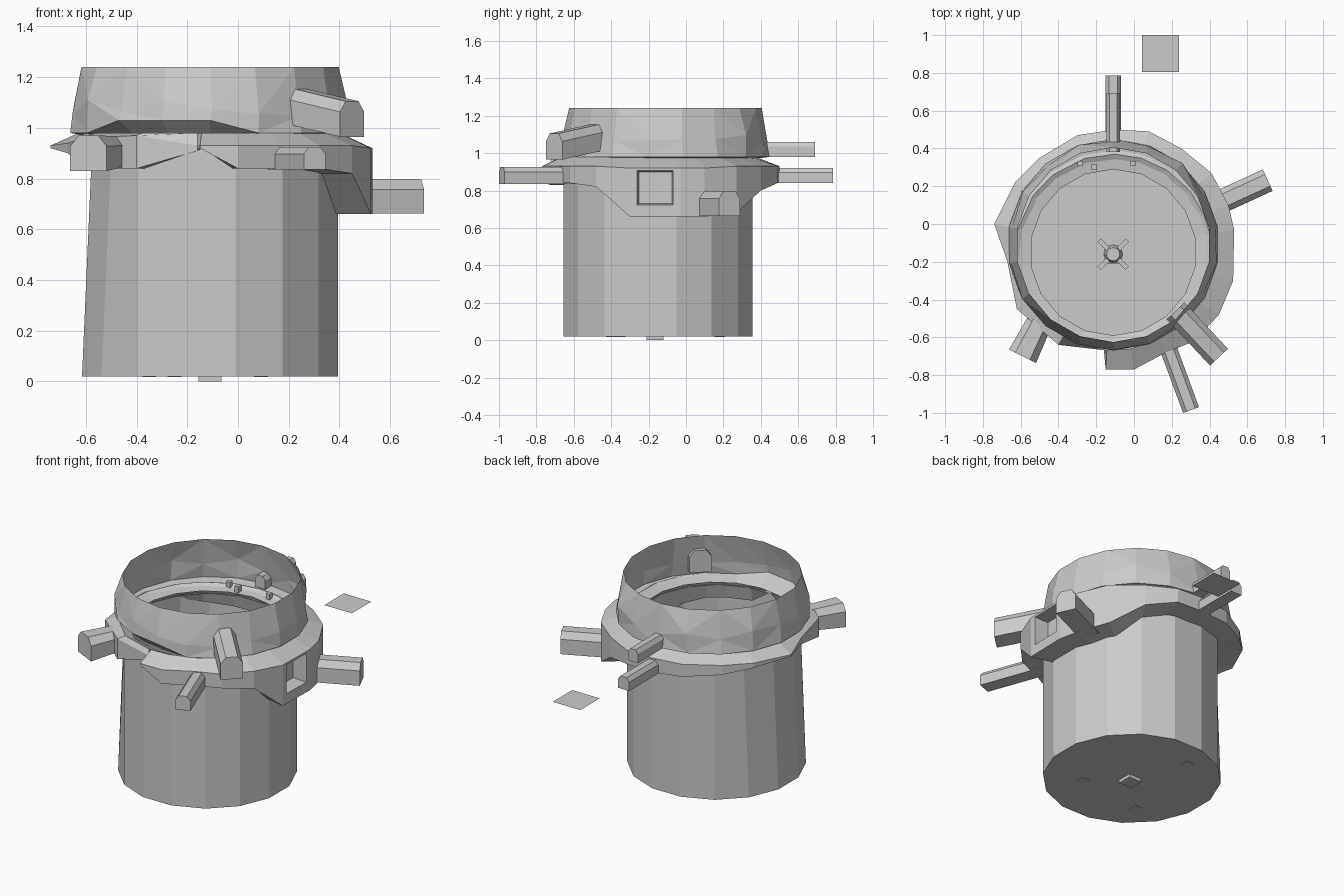
import bpy, bmesh, math, random
from mathutils import Vector

random.seed(4)
old = bpy.data.objects.get("Cube")
if old:
    bpy.data.objects.remove(old, do_unlink=True)

GREY = (0.6, 0.6, 0.6, 1)
mat = bpy.data.materials.new("plain grey")
mat.use_nodes = True
mat.diffuse_color = GREY
mat.node_tree.nodes["Principled BSDF"].inputs["Base Color"].default_value = GREY

CX, CY = -0.11, -0.15


def finish(name, bm, closed=True):
    if closed:
        bmesh.ops.recalc_face_normals(bm, faces=bm.faces)
    mesh = bpy.data.meshes.new(name)
    bm.to_mesh(mesh)
    bm.free()
    mesh.materials.append(mat)
    obj = bpy.data.objects.new(name, mesh)
    bpy.context.collection.objects.link(obj)
    return obj


def loft(bm, rings, cyclic=False):
    """Skin rings of points; a cyclic loft joins the last ring to the first."""
    verts = [[bm.verts.new(p) for p in ring] for ring in rings]
    pairs = list(zip(verts, verts[1:]))
    if cyclic:
        pairs.append((verts[-1], verts[0]))
    for low, high in pairs:
        for i in range(len(low)):
            j = (i + 1) % len(low)
            bm.faces.new((low[i], low[j], high[j], high[i]))
    return verts


def circle(r, z, n=16, cx=CX, cy=CY):
    angles = [math.tau * (i + 0.5) / n for i in range(n)]
    return [(cx + r * math.cos(a), cy + r * math.sin(a), z) for a in angles]


def box(name, centre, size, turn=0):
    bm = bmesh.new()
    bmesh.ops.create_cube(bm, size=1)
    bmesh.ops.scale(bm, vec=size, verts=bm.verts)
    obj = finish(name, bm)
    obj.location = centre
    obj.rotation_euler.z = turn
    return obj


def handle(name, start, end, width, height, taper=1.0):
    """Bar with chamfered upper corners running from start to end."""
    start, end = Vector(start), Vector(end)
    side = (end - start).cross(Vector((0, 0, 1))).normalized()
    profile = [(-.5, -.5), (.5, -.5), (.5, .2), (.27, .5), (-.27, .5), (-.5, .2)]
    bm = bmesh.new()
    rings = [[p + side * u * width * s + Vector((0, 0, v * height * s))
              for u, v in profile] for p, s in ((start, taper), (end, 1))]
    for cap in loft(bm, rings):
        bm.faces.new(cap)
    return finish(name, bm)


# Hollow body with a closed floor, leaning in slightly on one side
bm = bmesh.new()
top = [(x + 0.04 if x < -0.5 else x, y, z) for x, y, z in circle(0.515, 0.93)]
rings = loft(bm, [circle(0.515, 0.02), top, circle(0.45, 0.94)])
bm.faces.new(rings[0])
finish("body", bm, False)

# Uneven lower collar: x, y, bottom and top height around its outline
OUTLINE = [
    (.53, -.03, .66, .92), (.5, .1, .66, .92), (.41, .27, .68, .93),
    (.25, .4, .8, .93), (.08, .49, .84, .93), (-.1, .5, .84, .93),
    (-.3, .47, .85, .93), (-.5, .35, .87, .93), (-.63, .22, .9, .93),
    (-.74, 0, .92, .93), (-.67, -.2, .9, .94), (-.62, -.45, .84, .96),
    (-.4, -.64, .84, .97), (-.16, -.66, .91, .93), (-.15, -.77, .92, .93),
    (0, -.77, .84, .93), (.17, -.68, .84, .93), (.32, -.62, .84, .93),
    (.45, -.48, .82, .93), (.525, -.3, .66, .92)]


def inner(r, pick):
    ring = []
    for p in OUTLINE:
        a = math.atan2(p[1] - CY, p[0] - CX)
        ring.append((CX + r * math.cos(a), CY + r * math.sin(a), pick(p)))
    return ring


bm = bmesh.new()
outer_low = [(x, y, b) for x, y, b, t in OUTLINE]
outer_high = [(x, y, t) for x, y, b, t in OUTLINE]
loft(bm, [inner(.49, lambda p: p[2]), outer_low, outer_high,
          inner(.52, lambda p: .98), inner(.46, lambda p: .95)], True)
bmesh.ops.recalc_face_normals(bm, faces=bm.faces)
# Recessed window in the deep side of the collar
window = max(bm.faces, key=lambda f: f.calc_center_median().x)
bmesh.ops.inset_individual(bm, faces=[window], thickness=0.055)
bmesh.ops.translate(bm, verts=window.verts, vec=(0, 0, 0.025))
bmesh.ops.inset_individual(bm, faces=[window], thickness=0.01, depth=-0.09)
finish("lower_collar", bm)


# Open faceted upper ring with an inward ledge
def wobble(ring, amount, height):
    return [(x + random.uniform(-amount, amount), y + random.uniform(-amount, amount),
             z + random.uniform(-height, height)) for x, y, z in ring]


bm = bmesh.new()
ring_y = -0.11
bottom = [(x, y, 1.03 if y < -.4 and x < -.1 else z)
          for x, y, z in circle(.56, .98, 18, CX, ring_y)]
loft(bm, [circle(.44, .96, 18), bottom,
          wobble(circle(.555, 1.08, 18, CX, ring_y), .012, .035),
          circle(.515, 1.24, 18, CX, ring_y)])
bmesh.ops.triangulate(bm, faces=[f for f in bm.faces if f.calc_center_median().z > 1])
finish("upper_ring", bm, False)

# Handles on the collar and on the ring
handle("right_handle", (.42, .1, .73), (.708, .232, .73), .125, .135)
handle("front_lower_handle", (.16, -.6, .88), (.302, -.985, .88), .09, .09)
handle("front_upper_handle", (.22, -.46, 1.09), (.45, -.705, 1.035), .13, .14)
handle("front_left_handle", (-.47, -.46, .91), (-.59, -.7, .9), .16, .14, .8)
handle("back_upper_handle", (CX, .38, 1.02), (CX, .69, 1.02), .07, .08)
handle("back_lower_handle", (CX, .4, .88), (CX, .785, .88), .08, .08)

# Drain fitting through the floor
box("drain_foot", (CX, -.165, .015), (.09, .09, .03))
for i, turn in enumerate((math.pi / 4, -math.pi / 4)):
    box(f"drain_arm_{i}", (CX, -.16, .035), (.21, .025, .03), turn)
bm = bmesh.new()
bmesh.ops.create_cone(bm, cap_ends=True, segments=12, radius1=.05, radius2=.035, depth=.05)
finish("drain_hub", bm).location = (CX, -.16, .045)

# Square floor plates and small clips on the ledge
for i, (x, y) in enumerate(((-.25, .18), (-.35, -.4), (.09, -.35))):
    box(f"floor_plate_{i}", (x, y, .021), (.055, .055, .008))
for i, (x, y) in enumerate(((-.005, .32), (-.285, .32), (-.21, .3))):
    box(f"ledge_clip_{i}", (x, y, .975), (.028, .028, .05))

# Loose square panel behind the body
bm = bmesh.new()
bmesh.ops.create_grid(bm, x_segments=1, y_segments=1, size=0.0975)
finish("loose_panel", bm, False).location = (.14, .903, .75)
